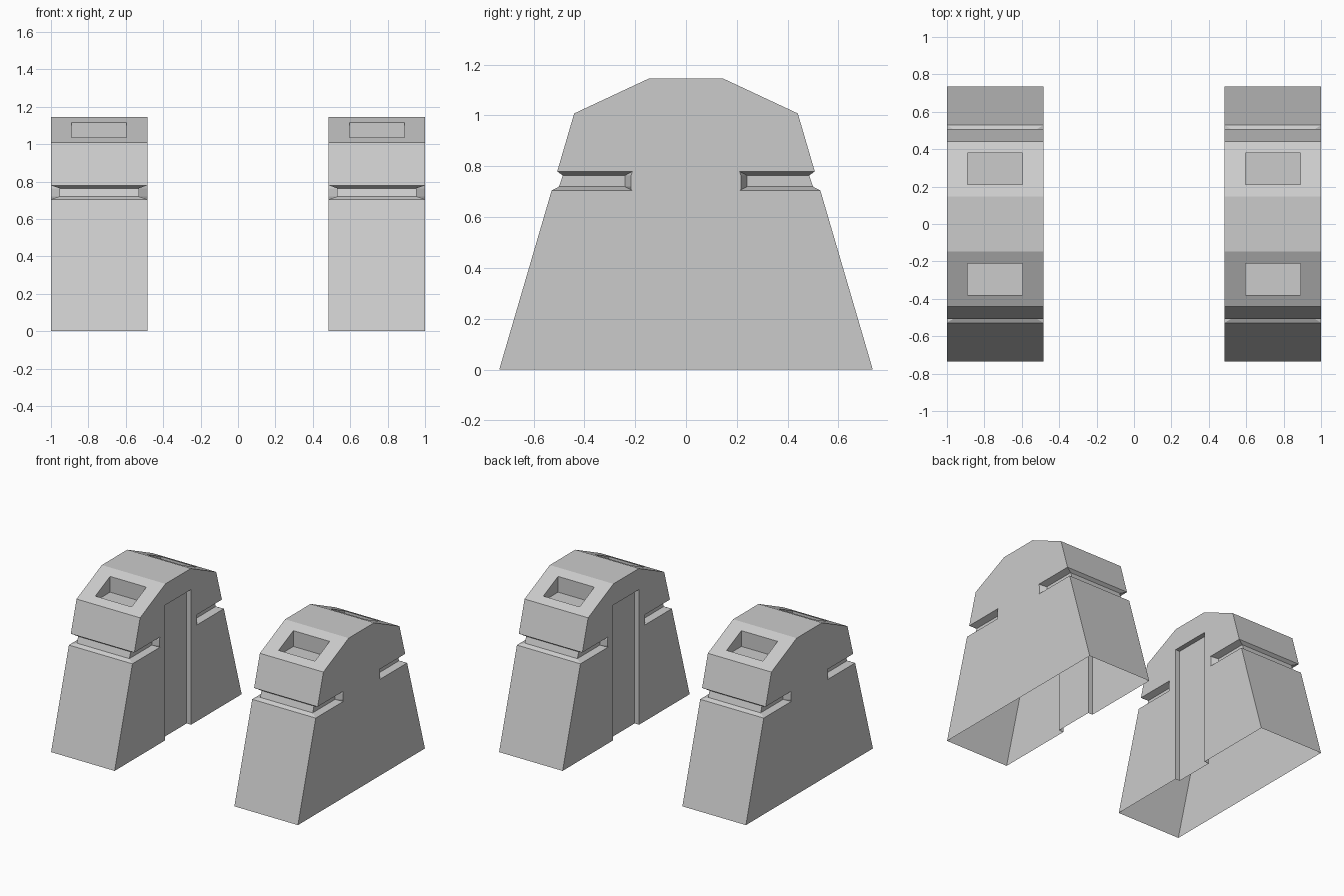
import bpy
import bmesh

if "Cube" in bpy.data.objects:
    bpy.data.objects.remove(bpy.data.objects["Cube"], do_unlink=True)

CENTRE, HALF = 0.7425, 0.2575      # tower centre in x and its half width

grey = bpy.data.materials.new("concrete grey")
grey.use_nodes = True
colour = (0.6, 0.6, 0.6, 1)
grey.diffuse_color = colour
grey.node_tree.nodes["Principled BSDF"].inputs["Base Color"].default_value = colour


def loft(bm, rings):
    """Join equal rings of points into a capped solid."""
    loops = [[bm.verts.new(p) for p in ring] for ring in rings]
    n = len(loops[0])
    for a, b in zip(loops, loops[1:]):
        for i in range(n):
            j = (i + 1) % n
            bm.faces.new((a[i], a[j], b[j], b[i]))
    bm.faces.new(loops[0][::-1])
    bm.faces.new(loops[-1])


def box(bm, x, y, z):
    loft(bm, [[(x[0], y[0], h), (x[1], y[0], h), (x[1], y[1], h), (x[0], y[1], h)]
              for h in z])


def make_object(name, bm):
    bmesh.ops.recalc_face_normals(bm, faces=bm.faces[:])
    mesh = bpy.data.meshes.new(name)
    bm.to_mesh(mesh)
    bm.free()
    obj = bpy.data.objects.new(name, mesh)
    bpy.context.collection.objects.link(obj)
    return obj


def groove(bm, end):
    """U-shaped channel with bevelled lips, wrapping one sloping end."""
    outer = HALF + 0.03
    rings = []
    # height, inner half width, inner reach in y, start of the channel in y
    for z, ix, iy, start in ((0.702, HALF + 0.009, 0.534, 0.205),
                             (0.72, HALF - 0.045, 0.50, 0.24),
                             (0.764, HALF - 0.045, 0.485, 0.24),
                             (0.783, HALF + 0.009, 0.511, 0.205)):
        plan = [(-outer, 0.2), (-outer, 0.7), (outer, 0.7), (outer, 0.2),
                (ix, start), (ix, iy), (-ix, iy), (-ix, start)]
        rings.append([(x, y * end, z) for x, y in plan])
    loft(bm, rings)


def tower(name, side):
    # Body: faceted profile extruded across the width
    half = [(0.735, 0), (0.44, 1.008), (0.147, 1.145)]
    profile = half + [(-y, z) for y, z in reversed(half)]
    bm = bmesh.new()
    loft(bm, [[(x, y, z) for y, z in profile] for x in (-HALF, HALF)])
    body = make_object(name, bm)
    body.data.materials.append(grey)

    # Cutter: end grooves, roof pockets and the inner doorway
    bm = bmesh.new()
    for end in (-1, 1):
        groove(bm, end)
        box(bm, (-0.147, 0.147), sorted((0.21 * end, 0.38 * end)), (1.0, 1.3))
    box(bm, sorted((-side * (HALF - 0.036), -side * (HALF + 0.1))),
        (-0.15, 0.15), (-0.1, 0.99))
    cutter = make_object(name + "_cutter", bm)
    cutter.hide_render = True

    mod = body.modifiers.new("recesses", "BOOLEAN")
    mod.operation = "DIFFERENCE"
    mod.solver = "EXACT"
    mod.object = cutter
    graph = bpy.context.evaluated_depsgraph_get()
    mesh = bpy.data.meshes.new_from_object(body.evaluated_get(graph))
    body.modifiers.clear()
    body.data = mesh
    bpy.data.objects.remove(cutter, do_unlink=True)

    # Hollow shell: open underside
    bm = bmesh.new()
    bm.from_mesh(mesh)
    floor = [f for f in bm.faces if f.calc_center_median().z < 0.001]
    bmesh.ops.delete(bm, geom=floor, context="FACES")
    bm.to_mesh(mesh)
    bm.free()
    mesh.materials.clear()
    mesh.materials.append(grey)
    body.location.x = side * CENTRE


tower("left_tower", 1)
tower("right_tower", -1)
